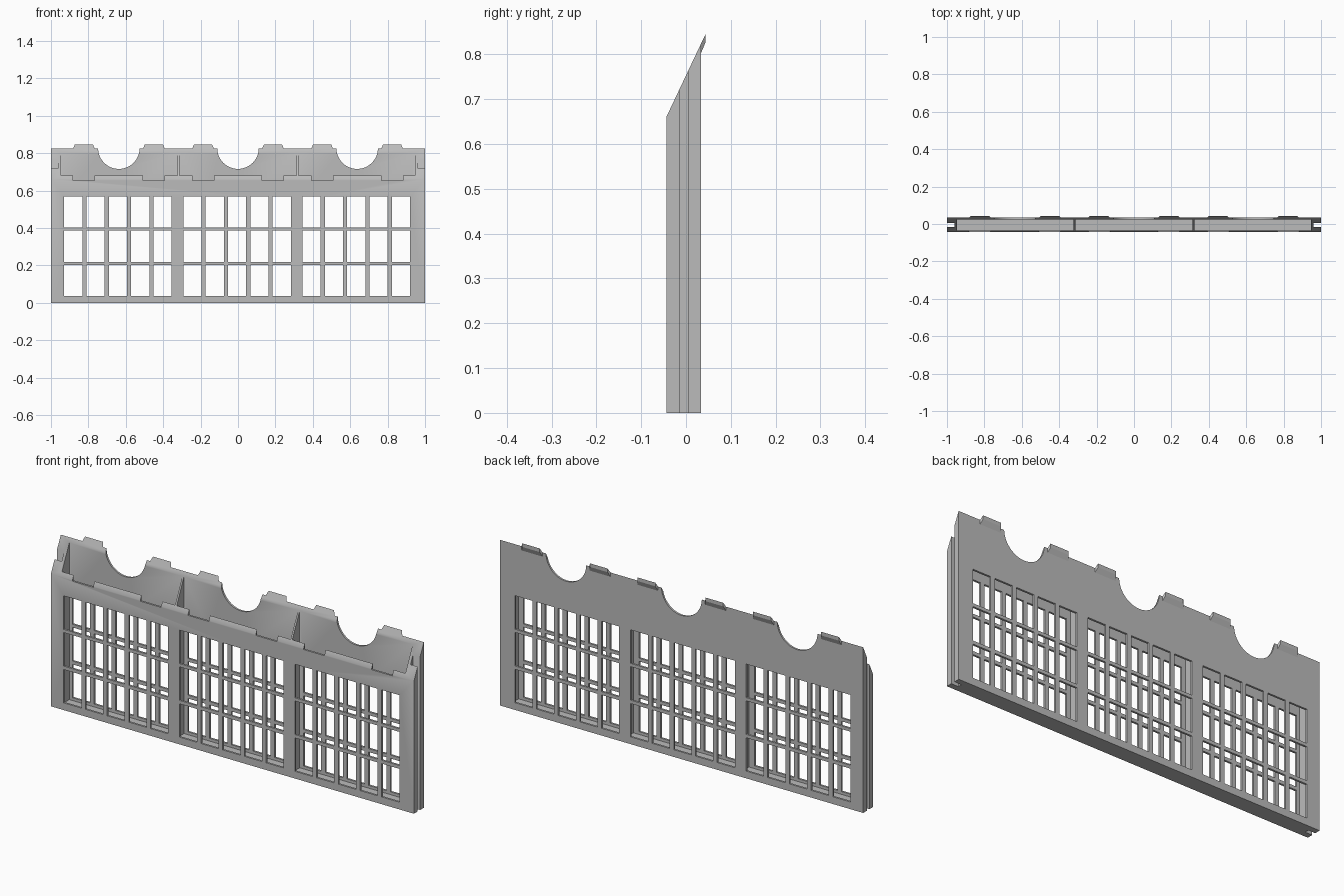
import bpy, bmesh, math
from mathutils import Matrix

if "Cube" in bpy.data.objects:
    bpy.data.objects.remove(bpy.data.objects["Cube"])

grey = bpy.data.materials.new("light grey")
grey.diffuse_color = (0.5, 0.5, 0.5, 1)
grey.use_nodes = True
grey.node_tree.nodes["Principled BSDF"].inputs["Base Color"].default_value = grey.diffuse_color

Y0, Y1 = -0.044, 0.034          # front and back faces
Z0, Z1 = 0.66, 0.825            # wall heights at front and back
PITCH = 0.637                   # spacing of the three bays
BAYS = (-PITCH, 0, PITCH)


def finish(name, bm):
    bmesh.ops.recalc_face_normals(bm, faces=bm.faces)
    me = bpy.data.meshes.new(name)
    bm.to_mesh(me)
    bm.free()
    ob = bpy.data.objects.new(name, me)
    bpy.context.collection.objects.link(ob)
    me.materials.append(grey)
    return ob


def box(bm, x0, x1, y0, y1, z0, z1):
    m = (Matrix.Translation(((x0 + x1) / 2, (y0 + y1) / 2, (z0 + z1) / 2))
         @ Matrix.Diagonal((x1 - x0, y1 - y0, z1 - z0, 1)))
    bmesh.ops.create_cube(bm, size=1, matrix=m)


def prism(bm, profile, left, right):
    """Join a (y, z) profile at per-point left and right x positions."""
    a = [bm.verts.new((x, y, z)) for x, (y, z) in zip(left, profile)]
    b = [bm.verts.new((x, y, z)) for x, (y, z) in zip(right, profile)]
    n = len(profile)
    bm.faces.new(a)
    bm.faces.new(b[::-1])
    for i in range(n):
        j = (i + 1) % n
        bm.faces.new((a[i], b[i], b[j], a[j]))


def cut(target, bm, name):
    cutter = finish(name, bm)
    cutter.hide_render = True
    mod = target.modifiers.new(name, 'BOOLEAN')
    mod.operation = 'DIFFERENCE'
    mod.solver = 'EXACT'
    mod.object = cutter
    bpy.context.view_layer.objects.active = target
    bpy.ops.object.modifier_apply(modifier=name)
    bpy.data.objects.remove(cutter)


# Box with a sloping top
bm = bmesh.new()
prism(bm, [(Y0, 0), (Y1, 0), (Y1, Z1), (Y0, Z0)], [-1] * 4, [1] * 4)
body = finish("planter_box", bm)

# Three open compartments, leaving thin walls, dividers and a floor
bm = bmesh.new()
for x0, x1 in ((-0.946, -0.323), (-0.314, 0.314), (0.323, 0.946)):
    box(bm, x0, x1, Y0 + 0.010, Y1 - 0.010, 0.022, 1)
cut(body, bm, "compartment_cutter")

bm = bmesh.new()
# Lattice windows through the front and back walls
for bay in BAYS:
    for col in range(-2, 3):
        cx = bay - 0.005 + col * 0.1195
        for z0, z1 in ((0.036, 0.202), (0.219, 0.386), (0.402, 0.569)):
            box(bm, cx - 0.0485, cx + 0.0485, -0.1, 0.1, z0, z1)
    # Round scoop in the back wall
    m = Matrix.Translation((bay, 0.06, 0.827)) @ Matrix.Rotation(math.pi / 2, 4, 'X')
    bmesh.ops.create_cone(bm, cap_ends=True, segments=48, radius1=0.111,
                          radius2=0.111, depth=0.1, matrix=m)
    # Seats for the tabs in the front lip
    for s in (-1, 1):
        cx = bay + s * 0.187
        box(bm, cx - 0.0575, cx + 0.0575, -0.1, Y0 + 0.02, 0.655, 0.75)
# Joining grooves in both ends
for s in (-1, 1):
    x0, x1 = sorted((s * 0.961, s * 1.1))
    box(bm, x0, x1, -0.015, 0.005, -0.1, 1)
cut(body, bm, "opening_cutter")

bpy.ops.object.select_all(action='DESELECT')
body.select_set(True)
bpy.context.view_layer.objects.active = body
bpy.ops.object.shade_smooth_by_angle(angle=math.radians(30))

# Slanted hooking tabs behind the back wall
bm = bmesh.new()
profile = [(Y1, 0.804), (0.044, 0.828), (0.044, 0.846), (Y1, Z1)]
for bay in BAYS:
    for s in (-1, 1):
        cx = bay + s * 0.187
        half = (0.0575, 0.049, 0.049, 0.0575)
        prism(bm, profile, [cx - h for h in half], [cx + h for h in half])
finish("back_tabs", bm)
